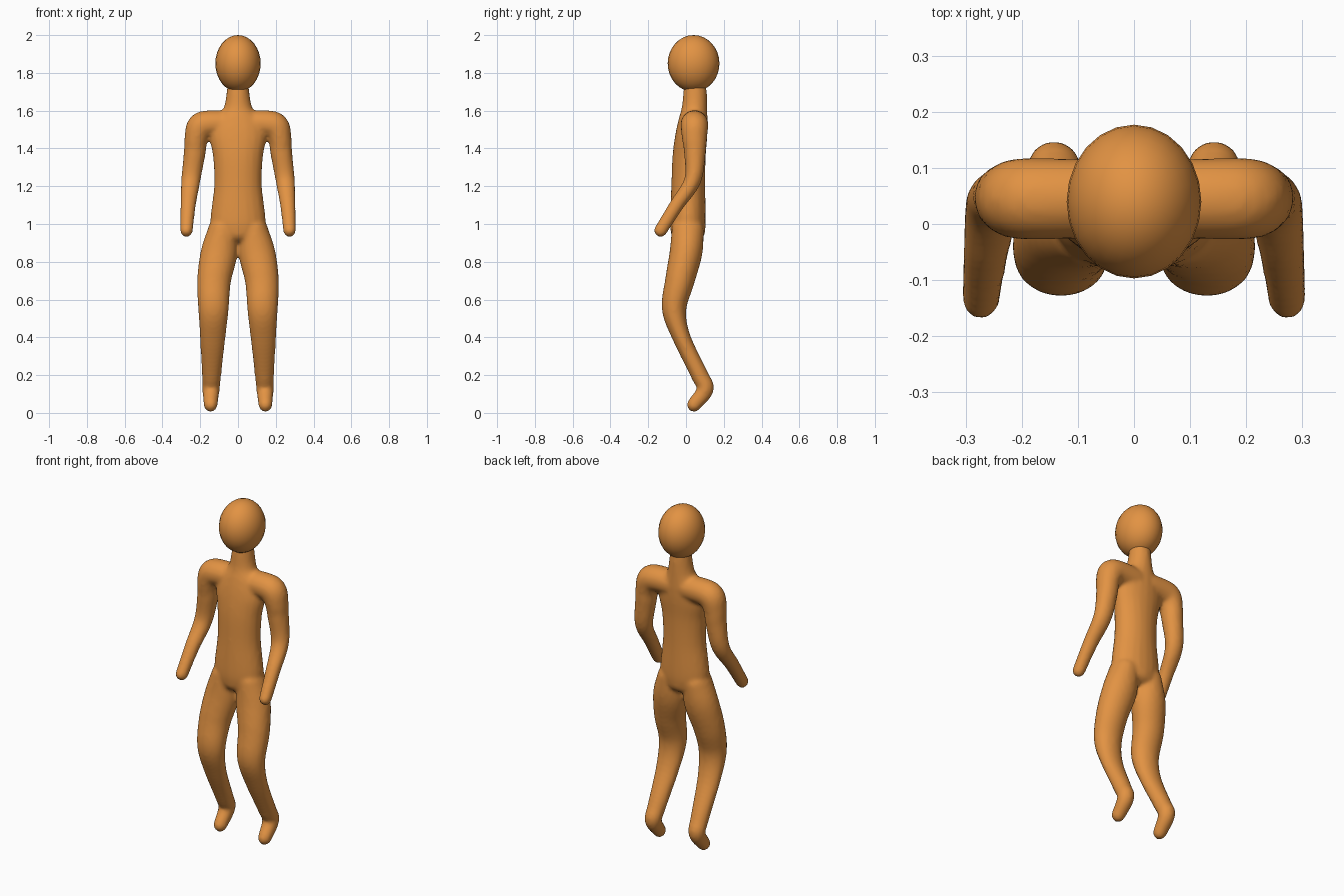
import bpy
import bmesh
from math import sin, cos, pi
from mathutils import Vector

cube = bpy.data.objects.get("Cube")
if cube:
    bpy.data.objects.remove(cube)

SIDES = 20
STEPS = 6

clay = bpy.data.materials.new("warm orange")
clay.use_nodes = True
COLOUR = (0.76, 0.29, 0.056, 1)
clay.diffuse_color = COLOUR
clay.node_tree.nodes["Principled BSDF"].inputs["Base Color"].default_value = COLOUR


def spline(points):
    """Smooth path through (x, y, z, width, depth) stations."""
    pts = [Vector(p) for p in points]
    pts = [pts[0] * 2 - pts[1]] + pts + [pts[-1] * 2 - pts[-2]]
    path = []
    for a, b, c, d in zip(pts, pts[1:], pts[2:], pts[3:]):
        for k in range(STEPS):
            t = k / STEPS
            path.append(b + (c - a) * (t / 2)
                        + (a * 2 - b * 5 + c * 4 - d) * (t * t / 2)
                        + (b * 3 - a - c * 3 + d) * (t ** 3 / 2))
    return path + [pts[-2]]


def limb(bm, points):
    """Elliptical tube with rounded ends."""
    path = spline(points)
    rings = []

    def ring(station, tangent, scale=1.0, shift=0.0):
        side = Vector((0, 1, 0)).cross(tangent).normalized()
        front = tangent.cross(side)
        centre = Vector(station[:3]) + tangent * shift
        rings.append([bm.verts.new(centre
                      + side * (station[3] * scale * cos(2 * pi * i / SIDES))
                      + front * (station[4] * scale * sin(2 * pi * i / SIDES)))
                      for i in range(SIDES)])

    last = len(path) - 1
    for i, p in enumerate(path):
        before, after = path[max(i - 1, 0)], path[min(i + 1, last)]
        tangent = (Vector(after[:3]) - Vector(before[:3])).normalized()
        radius = min(p[3], p[4])
        caps = [(cos(a), sin(a) * radius) for a in (pi / 8, pi / 4, 3 * pi / 8, pi * 0.46)]
        if i == 0:
            for scale, shift in reversed(caps):
                ring(p, tangent, scale, -shift * 0.6)
        ring(p, tangent)
        if i == last:
            for scale, shift in caps:
                ring(p, tangent, scale, shift)
    for low, high in zip(rings, rings[1:]):
        for i in range(SIDES):
            j = (i + 1) % SIDES
            bm.faces.new((low[i], low[j], high[j], high[i]))
    bm.faces.new(rings[0])
    bm.faces.new(rings[-1])


def finish(name, bm):
    bmesh.ops.recalc_face_normals(bm, faces=bm.faces)
    mesh = bpy.data.meshes.new(name)
    bm.to_mesh(mesh)
    bm.free()
    mesh.materials.append(clay)
    mesh.shade_smooth()
    obj = bpy.data.objects.new(name, mesh)
    bpy.context.collection.objects.link(obj)
    return obj


TORSO = [(0, 0.01, 0.95, 0.13, 0.09), (0, 0.01, 1.02, 0.147, 0.095),
         (0, 0.012, 1.2, 0.127, 0.09), (0, 0.016, 1.35, 0.132, 0.088),
         (0, 0.027, 1.46, 0.15, 0.085), (0, 0.037, 1.54, 0.13, 0.078),
         (0, 0.045, 1.61, 0.078, 0.068), (0, 0.048, 1.7, 0.06, 0.062),
         (0, 0.048, 1.76, 0.055, 0.055)]
LEG = [(0.08, 0.01, 0.98, 0.075, 0.085), (0.1, 0, 0.85, 0.097, 0.087),
       (0.127, -0.033, 0.7, 0.09, 0.078), (0.13, -0.063, 0.55, 0.081, 0.065),
       (0.134, -0.024, 0.4, 0.068, 0.048), (0.14, 0.072, 0.2, 0.051, 0.046),
       (0.143, 0.102, 0.125, 0.046, 0.045), (0.145, 0.042, 0.042, 0.037, 0.038)]
ARM = [(0.04, 0.045, 1.53, 0.07, 0.07), (0.15, 0.045, 1.53, 0.072, 0.073),
       (0.2, 0.045, 1.513, 0.073, 0.073), (0.222, 0.045, 1.45, 0.062, 0.066),
       (0.229, 0.047, 1.38, 0.058, 0.058), (0.25, 0.035, 1.23, 0.051, 0.045),
       (0.264, -0.05, 1.1, 0.041, 0.038), (0.273, -0.135, 0.965, 0.034, 0.035)]

# Body: torso and mirrored limbs fused into one smooth skin
bm = bmesh.new()
limb(bm, TORSO)
for side in (1, -1):
    for part in (LEG, ARM):
        limb(bm, [(side * p[0], *p[1:]) for p in part])
body = finish("body", bm)
fuse = body.modifiers.new("fuse", 'REMESH')
fuse.mode = 'VOXEL'
fuse.voxel_size = 0.011
fuse.use_smooth_shade = True
soften = body.modifiers.new("soften", 'SMOOTH')
soften.factor = 0.5
soften.iterations = 6

# Head: egg-like ball resting on the neck
bm = bmesh.new()
bmesh.ops.create_uvsphere(bm, u_segments=24, v_segments=16, radius=1)
bmesh.ops.scale(bm, vec=(0.12, 0.137, 0.15), verts=bm.verts)
bmesh.ops.translate(bm, vec=(0, 0.04, 1.85), verts=bm.verts)
finish("head", bm)
